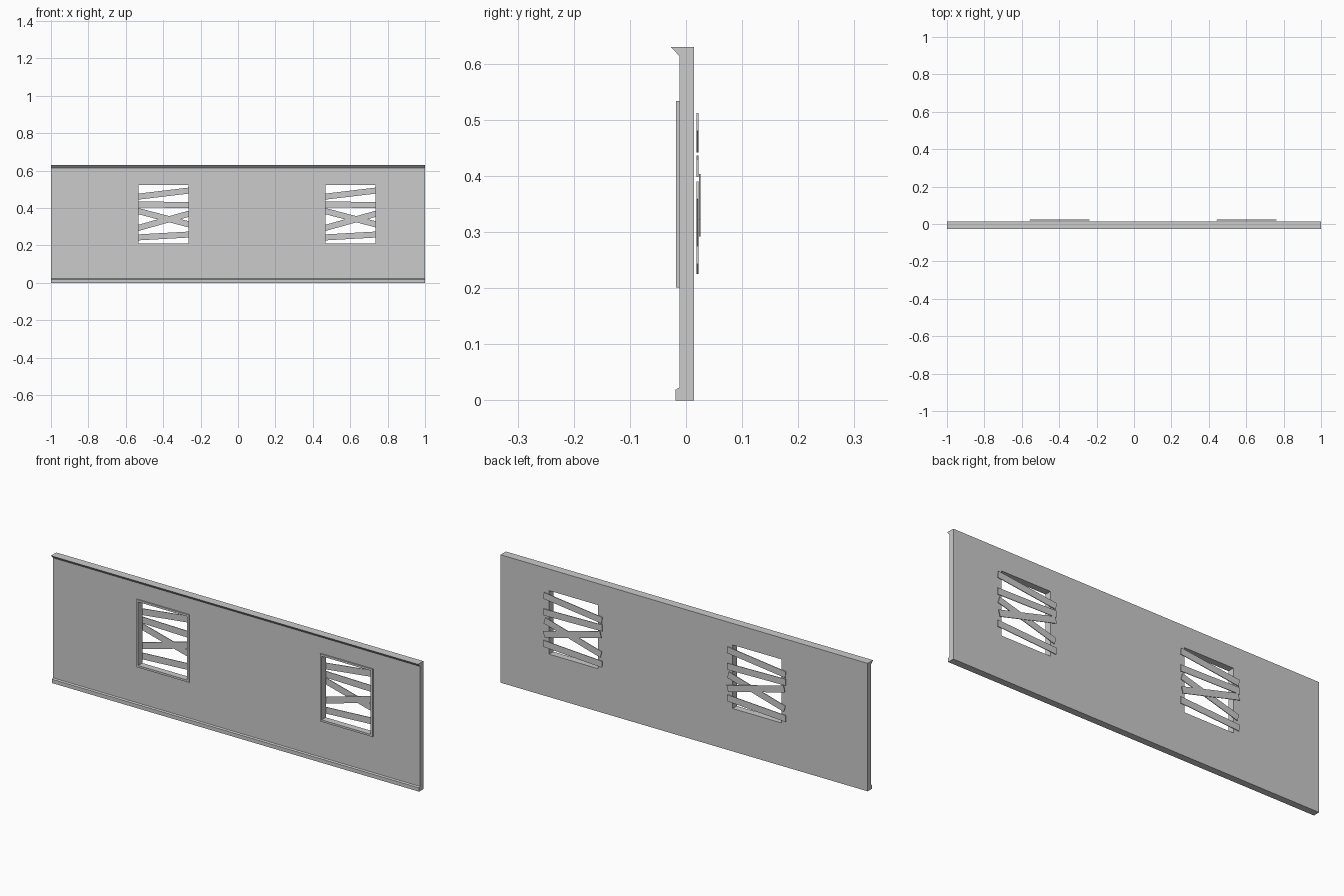
import bpy, bmesh, math

if "Cube" in bpy.data.objects:
    bpy.data.objects.remove(bpy.data.objects["Cube"])

CENTRES = (-0.398, 0.602)       # window centres in x
Z0, Z1 = 0.211, 0.524           # opening bottom and top
HALF = 0.1335                   # opening half width


def make(name, bm):
    bmesh.ops.recalc_face_normals(bm, faces=bm.faces)
    me = bpy.data.meshes.new(name)
    bm.to_mesh(me)
    bm.free()
    ob = bpy.data.objects.new(name, me)
    bpy.context.collection.objects.link(ob)
    return ob


def extrude_x(name, profile, x0, x1):
    """Extrude a (y, z) profile along x."""
    bm = bmesh.new()
    a = [bm.verts.new((x0, y, z)) for y, z in profile]
    b = [bm.verts.new((x1, y, z)) for y, z in profile]
    n = len(profile)
    bm.faces.new(a)
    bm.faces.new(b)
    for i in range(n):
        j = (i + 1) % n
        bm.faces.new((a[i], a[j], b[j], b[i]))
    return make(name, bm)


def rect_profile(y0, y1, z0, z1):
    return [(y0, z0), (y1, z0), (y1, z1), (y0, z1)]


# Wall panel with baseboard and crown moulding in its profile
wall = extrude_x("wall_panel", [
    (-0.019, 0), (0.0145, 0), (0.0145, 0.63), (-0.027, 0.63),
    (-0.012, 0.614), (-0.012, 0.023), (-0.019, 0.019)], -1, 1)

# Window openings cut through the wall
for cx in CENTRES:
    cutter = extrude_x("cutter", rect_profile(-0.1, 0.1, Z0, Z1), cx - HALF, cx + HALF)
    cutter.hide_render = True
    mod = wall.modifiers.new("opening", 'BOOLEAN')
    mod.operation = 'DIFFERENCE'
    mod.solver = 'EXACT'
    mod.object = cutter
    bpy.context.view_layer.objects.active = wall
    bpy.ops.object.modifier_apply(modifier=mod.name)
    bpy.data.objects.remove(cutter)


# Thin raised trim around each opening on the front
def window_frame(cx, t=0.01, y0=-0.018, y1=-0.012):
    bm = bmesh.new()

    def ring(y, g):
        return [bm.verts.new((cx + sx * (HALF + g), y, Z1 + g if top else Z0 - g))
                for sx, top in ((-1, 0), (1, 0), (1, 1), (-1, 1))]
    rings = [ring(y1, 0), ring(y0, 0), ring(y0, t), ring(y1, t)]
    for r in range(4):
        a, b = rings[r], rings[(r + 1) % 4]
        for i in range(4):
            j = (i + 1) % 4
            bm.faces.new((a[i], a[j], b[j], b[i]))
    return make("window_frame", bm)


# Boards nailed across the back: left z, right z (at opening edges), y
BOARDS = [(0.461, 0.493, 0.0205), (0.420, 0.415, 0.0205),
          (0.383, 0.313, 0.0245), (0.294, 0.369, 0.0205),
          (0.243, 0.258, 0.0205)]


def board(cx, zl, zr, y, length=0.32, width=0.032, thick=0.003):
    ob = extrude_x("window_board",
                   rect_profile(-thick / 2, thick / 2, -width / 2, width / 2),
                   -length / 2, length / 2)
    ob.location = (cx, y, (zl + zr) / 2)
    ob.rotation_euler.y = -math.atan2(zr - zl, 2 * HALF)


for cx in CENTRES:
    window_frame(cx)
    for zl, zr, y in BOARDS:
        board(cx, zl, zr, y)
